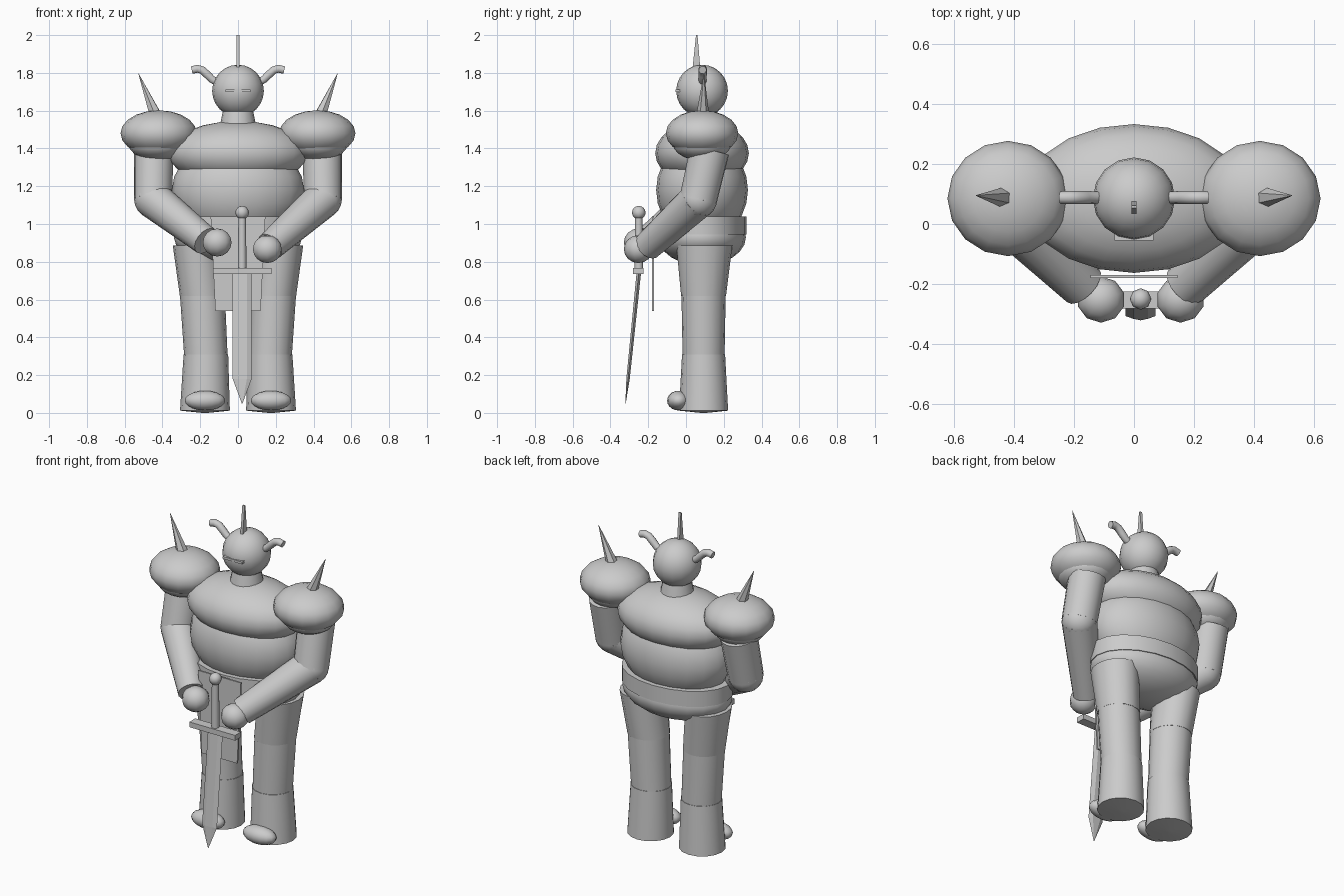
import bpy, bmesh, math
from mathutils import Vector, Matrix

if "Cube" in bpy.data.objects:
    bpy.data.objects.remove(bpy.data.objects["Cube"])

steel = bpy.data.materials.new("plain grey")
steel.use_nodes = True
GREY = (0.6, 0.6, 0.6, 1)
steel.diffuse_color = GREY
steel.node_tree.nodes["Principled BSDF"].inputs["Base Color"].default_value = GREY

CY = 0.085  # depth of the body's centre line


def finish(name, bm, smooth=True):
    bmesh.ops.recalc_face_normals(bm, faces=bm.faces)
    mesh = bpy.data.meshes.new(name)
    bm.to_mesh(mesh)
    bm.free()
    mesh.materials.append(steel)
    obj = bpy.data.objects.new(name, mesh)
    bpy.context.collection.objects.link(obj)
    if smooth:
        bpy.ops.object.select_all(action='DESELECT')
        obj.select_set(True)
        bpy.context.view_layer.objects.active = obj
        bpy.ops.object.shade_smooth_by_angle(angle=math.radians(45))
    return obj


def ball(name, centre, radii, seg=16, rings=10):
    bm = bmesh.new()
    m = Matrix.Translation(centre) @ Matrix.Diagonal((*radii, 1))
    bmesh.ops.create_uvsphere(bm, u_segments=seg, v_segments=rings, radius=1, matrix=m)
    return finish(name, bm)


def box(name, centre, size):
    bm = bmesh.new()
    m = Matrix.Translation(centre) @ Matrix.Diagonal((*size, 1))
    bmesh.ops.create_cube(bm, size=1, matrix=m)
    return finish(name, bm, False)


def loft(name, rings, smooth=True):
    """Skin a list of equal-length point rings and cap both ends."""
    bm = bmesh.new()
    loops = [[bm.verts.new(p) for p in r] for r in rings]
    n = len(loops[0])
    for a, b in zip(loops, loops[1:]):
        for i in range(n):
            bm.faces.new((a[i], a[(i + 1) % n], b[(i + 1) % n], b[i]))
    bm.faces.new(loops[0])
    bm.faces.new(loops[-1])
    bmesh.ops.remove_doubles(bm, verts=bm.verts, dist=0.0001)
    return finish(name, bm, smooth)


def oval(x, y, z, rx, ry, n=16):
    return [(x + rx * math.cos(i * math.tau / n), y + ry * math.sin(i * math.tau / n), z)
            for i in range(n)]


def tube(name, path, radii, seg=16):
    """Round tube through a path, its rings square to the path."""
    pts = [Vector(p) for p in path]
    rings = []
    for i, p in enumerate(pts):
        d = pts[min(i + 1, len(pts) - 1)] - pts[max(i - 1, 0)]
        q = d.to_track_quat('Z', 'Y')
        rings.append([p + q @ Vector(c) for c in oval(0, 0, 0, radii[i], radii[i], seg)])
    return loft(name, rings)


# Torso
ball("chest", (0, CY, 1.375), (0.37, 0.248, 0.17), 20, 12)
ball("belly", (0, CY, 1.18), (0.35, 0.243, 0.27), 20, 12)
ball("hips", (0, CY, 0.93), (0.34, 0.232, 0.15), 20, 12)
loft("belt", [oval(0, CY, 0.945, 0.34, 0.235, 20), oval(0, CY, 1.04, 0.34, 0.235, 20)])
loft("tabard", [[(x, y, z) for x, z in ((-0.145, 1.04), (0.145, 1.04), (0.12, 0.54), (-0.12, 0.54))]
                for y in (-0.18, -0.17)], False)

# Head
loft("neck", [oval(0, CY, 1.5, 0.1, 0.1), oval(0, CY, 1.6, 0.08, 0.08)])
ball("head", (0, CY, 1.705), (0.137, 0.137, 0.138), 16, 12)
box("visor_bar", (0, -0.02, 1.705), (0.13, 0.07, 0.014))
loft("head_spike", [[(x, y + s * w, z) for x, s in ((-0.008, -1), (0.008, -1), (0.008, 1), (-0.008, 1))]
                    for y, w, z in ((0.055, 0.021, 1.82), (0.057, 0.004, 2.0))], False)

for side, s in (("left", 1), ("right", -1)):
    # Horn
    tube(side + "_horn", [(s * x, CY + 0.003, z) for x, z in
                          ((0.1, 1.745), (0.137, 1.765), (0.162, 1.79), (0.19, 1.815), (0.215, 1.822), (0.245, 1.815))],
         (0.02, 0.021, 0.022, 0.022, 0.022, 0.021), 10)

    # Shoulder armour and its spike
    ball(side + "_shoulder_plate", (s * 0.42, CY, 1.48), (0.202, 0.192, 0.122))
    ball(side + "_shoulder_lower_plate", (s * 0.425, CY, 1.425), (0.155, 0.155, 0.09))
    tube(side + "_shoulder_spike", [(s * 0.43, 0.088, 1.56), (s * 0.527, 0.095, 1.797)], (0.037, 0.001), 6)

    # Arm, the left hand resting a little lower
    drop = 0.035 if s > 0 else 0
    elbow = (s * 0.45, 0.065, 1.13)
    wrist = (s * 0.17, -0.205, 0.91 - drop * 0.8)
    tube(side + "_upper_arm", [(s * 0.445, 0.125, 1.39), elbow], (0.105, 0.1))
    ball(side + "_elbow", elbow, (0.1, 0.1, 0.1))
    tube(side + "_forearm", [elbow, wrist], (0.1, 0.077))
    ball(side + "_hand", (0.155 if s > 0 else -0.11, -0.252, 0.902 - drop), (0.08, 0.077, 0.074), 10, 8)

    # Leg
    loft(side + "_thigh", [oval(s * 0.222, 0.097, 0.885, 0.123, 0.148),
                           oval(s * 0.188, 0.093, 0.62, 0.12, 0.119)])
    loft(side + "_shin", [oval(s * 0.188, 0.093, 0.62, 0.119, 0.117),
                          oval(s * 0.17, 0.093, 0.3, 0.115, 0.111)])
    loft(side + "_boot", [oval(s * 0.17, 0.093, 0.31, 0.118, 0.114),
                          oval(s * 0.175, 0.093, 0.012, 0.132, 0.13),
                          oval(s * 0.175, 0.093, 0, 0.015, 0.015)])
    ball(side + "_toe_cap", (s * 0.175, -0.04, 0.065), (0.107, 0.06, 0.052))

# Sword
SX, SY = 0.022, -0.25
ball("sword_pommel", (SX, SY, 1.06), (0.036, 0.036, 0.036), 8, 8)
loft("sword_grip", [oval(SX, SY, 0.75, 0.023, 0.023, 10), oval(SX, SY, 1.05, 0.02, 0.02, 10)])
box("sword_guard", (SX, SY - 0.003, 0.75), (0.31, 0.056, 0.032))


def blade_ring(z, half, thick):
    y = SY - 0.07 * (0.74 - z) / 0.69
    return [(SX - half, y, z), (SX - half * 0.5, y - thick, z), (SX + half * 0.5, y - thick, z),
            (SX + half, y, z), (SX + half * 0.5, y + thick, z), (SX - half * 0.5, y + thick, z)]


loft("sword_blade", [blade_ring(0.74, 0.05, 0.012), blade_ring(0.18, 0.05, 0.009),
                     blade_ring(0.05, 0.002, 0.001)], False)
